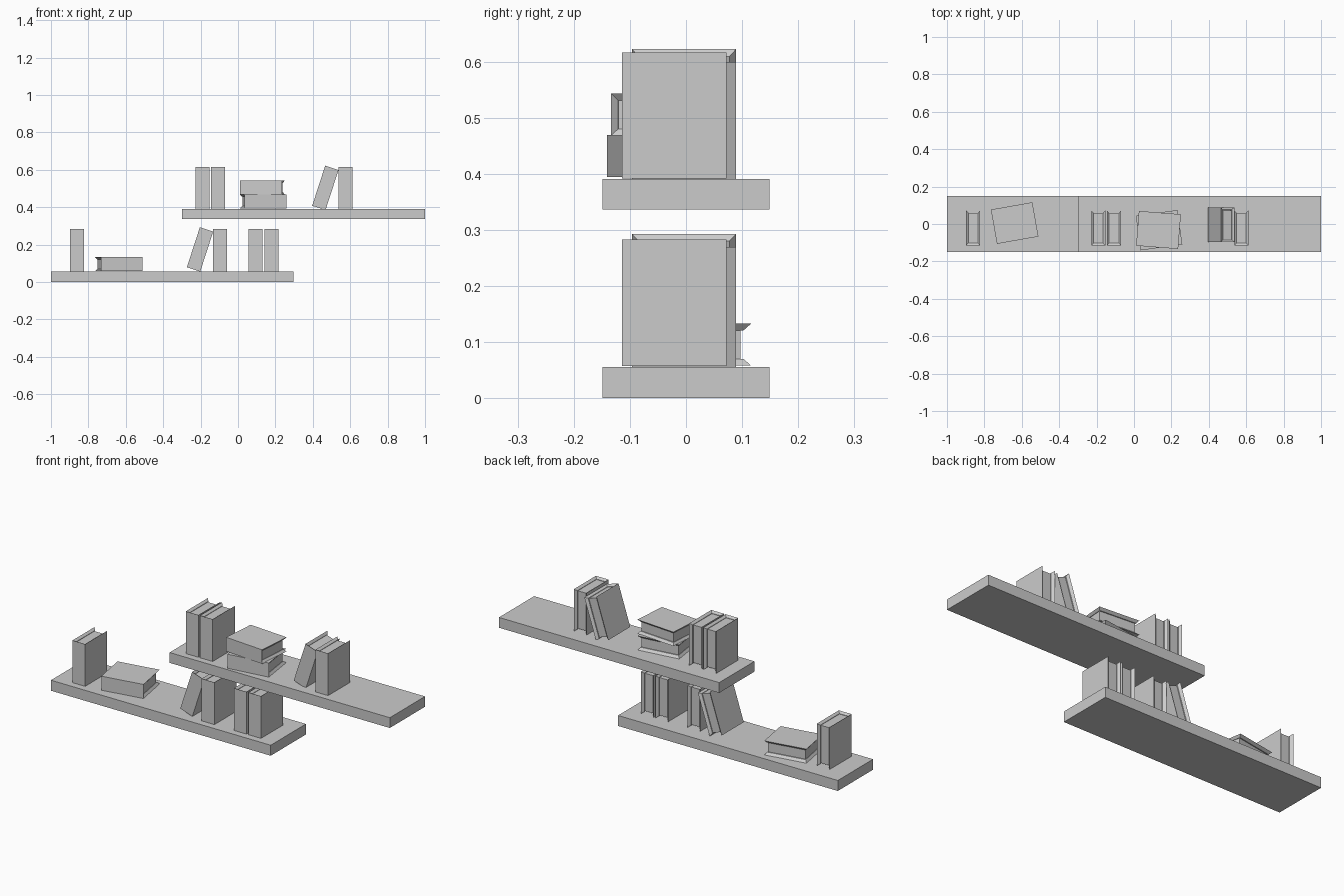
import bpy, bmesh
from math import radians
from mathutils import Matrix, Vector

if "Cube" in bpy.data.objects:
    bpy.data.objects.remove(bpy.data.objects["Cube"])

T, D, H = 0.075, 0.186, 0.225   # book thickness, depth, height
B = 0.012                       # cover board thickness


def loft(bm, a, b):
    """Solid between two matching four-point loops."""
    va = [bm.verts.new(p) for p in a]
    vb = [bm.verts.new(p) for p in b]
    bm.faces.new(va)
    bm.faces.new(vb[::-1])
    for i in range(4):
        j = (i + 1) % 4
        bm.faces.new((va[j], va[i], vb[i], vb[j]))


def rect_yz(x, y0, y1, h):
    return [(x, y0, -h), (x, y1, -h), (x, y1, h), (x, y0, h)]


def rect_xz(y, w, h):
    return [(-w, y, -h), (w, y, -h), (w, y, h), (-w, y, h)]


def finish(bm, name):
    bmesh.ops.recalc_face_normals(bm, faces=bm.faces)
    me = bpy.data.meshes.new(name)
    bm.to_mesh(me)
    bm.free()
    return me


def book_mesh():
    bm = bmesh.new()
    t, d, h = T / 2, D / 2, H / 2
    # two boards, edges sloping inwards on the open sides
    for s in (-1, 1):
        loft(bm, rect_yz(s * t, -d, d, h),
             rect_yz(s * (t - B), -d + B, d - B, h - B * 0.8))
    # spine
    loft(bm, rect_xz(-d, t, h), rect_xz(-d + B, t - B, h - B * 0.8))
    # recessed page block
    loft(bm, rect_xz(-d + B, t - B, h - 0.012), rect_xz(d - 0.017, t - B, h - 0.012))
    return finish(bm, "book")


def shelf(name, x0, x1, z0, z1):
    bm = bmesh.new()
    bmesh.ops.create_cube(bm, size=1)
    bmesh.ops.scale(bm, vec=(x1 - x0, 0.297, z1 - z0), verts=bm.verts)
    ob = bpy.data.objects.new(name, finish(bm, name))
    ob.location = ((x0 + x1) / 2, 0, (z0 + z1) / 2)
    bpy.context.collection.objects.link(ob)


BOOK = book_mesh()


def book(name, loc, lean=0, turn=0):
    ob = bpy.data.objects.new(name, BOOK)
    ob.matrix_world = (Matrix.Translation(Vector(loc))
                       @ Matrix.Rotation(radians(turn), 4, 'Z')
                       @ Matrix.Rotation(radians(lean), 4, 'Y'))
    bpy.context.collection.objects.link(ob)


# shelves
shelf("lower_shelf", -1.0, 0.297, 0.0, 0.056)
shelf("upper_shelf", -0.3, 1.0, 0.336, 0.391)

# upright books
for i, x in enumerate((-0.86, -0.097, 0.0925, 0.178)):
    book(f"lower_upright_book_{i + 1}", (x, -0.021, 0.17))
for i, x in enumerate((-0.191, -0.107, 0.574)):
    book(f"upper_upright_book_{i + 1}", (x, -0.021, 0.504))

# leaning books
book("lower_leaning_book", (-0.203, -0.0035, 0.1745), lean=18)
book("upper_leaning_book", (0.467, -0.0035, 0.5035), lean=18)

# books lying flat
book("lower_flat_book", (-0.638, 0.005, 0.0955), lean=90, turn=10)
book("stack_bottom_book", (0.134, -0.033, 0.4315), lean=90, turn=8)
book("stack_top_book", (0.131, -0.032, 0.5055), lean=90, turn=-4.5)
